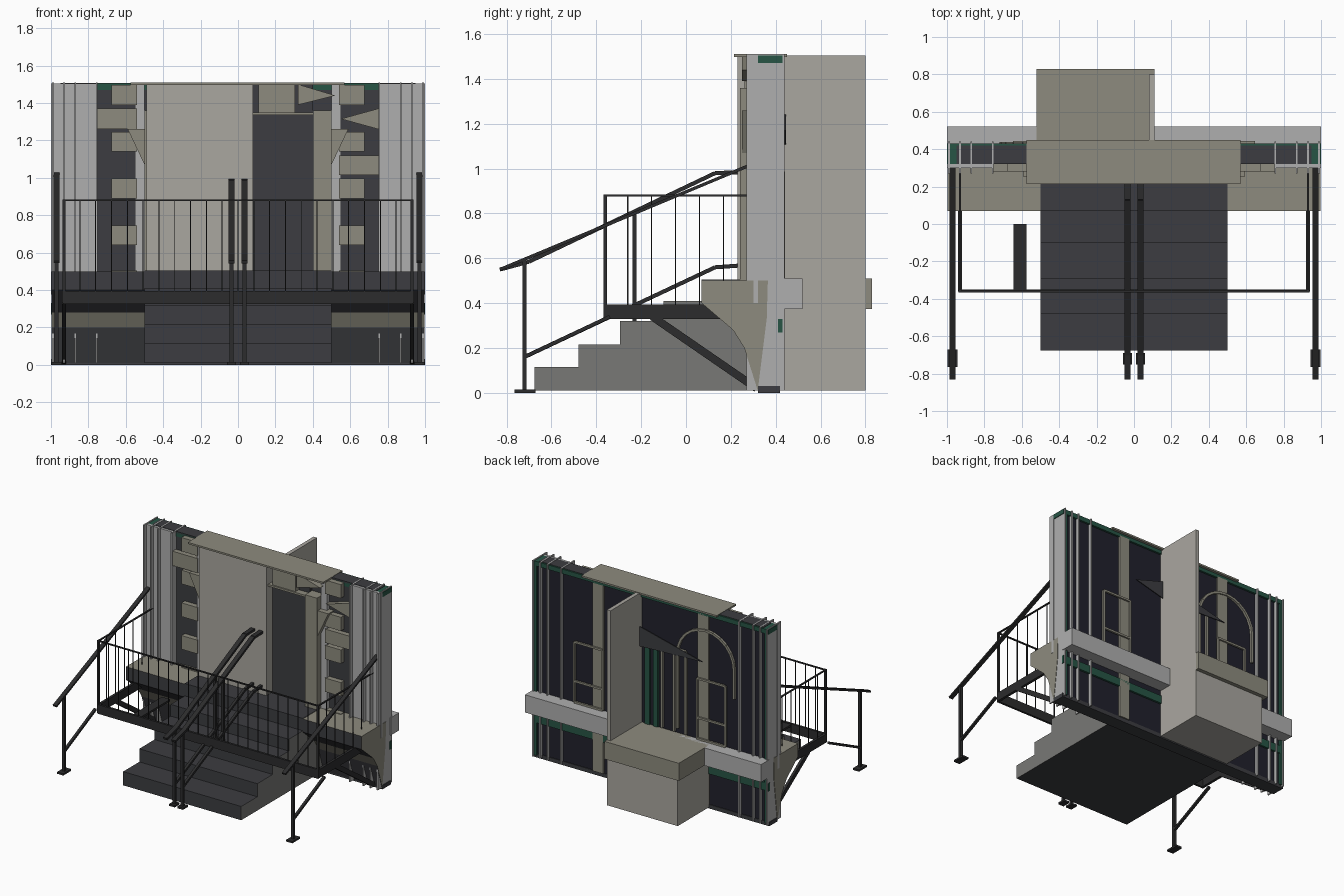
import bpy, bmesh, math
from mathutils import Vector

if "Cube" in bpy.data.objects:
    bpy.data.objects.remove(bpy.data.objects["Cube"])

def mat(name, r, g, b):
    m = bpy.data.materials.new(name)
    m.diffuse_color = (r, g, b, 1)
    m.use_nodes = True
    m.node_tree.nodes["Principled BSDF"].inputs["Base Color"].default_value = m.diffuse_color
    return m

TAN = mat("stone", .27, .26, .21)
CREAM = mat("plaster", .40, .385, .35)
LIGHT = mat("pale_panel", .43, .43, .43)
DARK = mat("slate", .045, .046, .052)
BLACK = mat("iron", .025, .025, .026)
GREEN = mat("green_trim", .02, .09, .06)
NAVY = mat("navy_back", .015, .015, .025)
GREY = mat("stair_side", .19, .19, .18)

def make(name, bm, mats):
    bmesh.ops.recalc_face_normals(bm, faces=bm.faces)
    me = bpy.data.meshes.new(name)
    bm.to_mesh(me)
    bm.free()
    for m in mats:
        me.materials.append(m)
    ob = bpy.data.objects.new(name, me)
    bpy.context.collection.objects.link(ob)
    return ob

def box(name, x, y, z, m):
    bm = bmesh.new()
    bmesh.ops.create_cube(bm, size=1)
    for v in bm.verts:
        v.co = [a + (b - a) * (c + .5) for (a, b), c in zip((x, y, z), v.co)]
    return make(name, bm, [m])

def box2(name, x, y, z, m):
    """Box and its mirror across x = 0"""
    box(name + "_right", x, y, z, m)
    box(name + "_left", (-x[1], -x[0]), y, z, m)

def prism(name, pts, a, b, mats, axis="x", side=None, cap=0):
    """Profile (y,z) pushed along x, or (x,z) pushed along y"""
    bm = bmesh.new()
    put = (lambda p, t: (t, p[0], p[1])) if axis == "x" else (lambda p, t: (p[0], t, p[1]))
    A = [bm.verts.new(put(p, a)) for p in pts]
    B = [bm.verts.new(put(p, b)) for p in pts]
    n = len(pts)
    for ring in (A, B):
        bm.faces.new(ring).material_index = cap
    for i in range(n):
        f = bm.faces.new((A[i], A[(i + 1) % n], B[(i + 1) % n], B[i]))
        f.material_index = side[i] if side else 0
    return make(name, bm, mats)

def bars(name, paths, w, h, m):
    """Square bars following each path; w across, h deep"""
    bm = bmesh.new()
    for path in paths:
        for p, q in zip(path, path[1:]):
            p, q = Vector(p), Vector(q)
            d = (q - p).normalized()
            s = d.cross(Vector((0, 0, 1)))
            s = Vector((1, 0, 0)) if s.length < .01 else s.normalized()
            u = s.cross(d)
            rings = [[bm.verts.new(c + s * i * w / 2 + u * j * h / 2)
                      for i, j in ((-1, -1), (1, -1), (1, 1), (-1, 1))] for c in (p, q)]
            for r in rings:
                bm.faces.new(r)
            for i in range(4):
                k = (i + 1) % 4
                bm.faces.new((rings[0][i], rings[0][k], rings[1][k], rings[1][i]))
    return make(name, bm, [m])

# Main wall: dark front, navy back, green edging
box("wall_front", (-.98, .98), (.325, .37), (.02, 1.48), DARK)
box("wall_back", (-.98, .98), (.37, .415), (.02, 1.48), NAVY)
box("top_green_trim", (-1, 1), (.32, .43), (1.47, 1.505), GREEN)
box("top_dark_cap", (-.95, .95), (.32, .42), (1.49, 1.508), DARK)
box("back_green_band", (-1, 1), (.41, .43), (.27, .33), GREEN)
box("bottom_rail", (-1, 1), (.32, .42), (0, .03), DARK)
box2("end_green_strip", (.965, .985), (.40, .43), (.02, 1.49), GREEN)
for i, x in enumerate((.03, -.04)):
    box(f"back_green_strip_{i}", (x - .02, x + .02), (.41, .43), (.3, 1.2), GREEN)

# Pale outer panels with upright fins passing through the wall
box2("outer_panel", (.75, 1), (.30, .32), (.40, 1.505), LIGHT)
for i, x in enumerate((.99, .93, .87, .755)):
    box2(f"wall_fin_{i}", (x - .005, x + .005), (.27, .44), (.01, 1.51), LIGHT)
box2("inner_pale_strip", (.50, .55), (.29, .32), (.4, 1.5), LIGHT)

# Quoin blocks
for i, z in enumerate((.40, .64, .89, 1.14, 1.39)):
    box2(f"quoin_{i}", (.54, .675), (.28, .32), (z, z + .105), TAN)
box("long_quoin_left", (-.75, -.54), (.28, .32), (1.26, 1.37), TAN)
box("long_quoin_right", (.54, .75), (.28, .32), (1.015, 1.12), TAN)
prism("wedge_quoin", [(.55, 1.315), (.75, 1.26), (.75, 1.37)], .28, .32, [TAN], "y")

# Central bay, door, columns and canopy
box("central_bay", (-.49, .08), (.23, .32), (.50, 1.5), CREAM)
box("door", (.08, .40), (.30, .325), (.50, 1.5), DARK)
box("door_lintel", (.08, .40), (.25, .32), (1.335, 1.35), TAN)
box("door_plaque", (.11, .305), (.26, .32), (1.345, 1.5), TAN)
prism("door_wedge", [(.32, 1.39), (.52, 1.44), (.32, 1.5)], .25, .30, [TAN], "y")
box2("column", (.40, .50), (.24, .33), (.50, 1.36), TAN)
box2("column_back", (.40, .49), (.41, .43), (.03, 1.48), TAN)
for s in (-1, 1):
    prism("column_bracket", [(s * .5, 1.07), (s * .59, 1.26), (s * .5, 1.26)], .25, .32, [TAN], "y")
box("canopy", (-.575, .57), (.215, .45), (1.497, 1.51), TAN)

# Rear wing wall, bench, box and ledge
box("rear_fin", (.08, .11), (.42, .80), (.01, 1.505), CREAM)
box("rear_slab", (-.52, .11), (.42, .83), (.375, .51), TAN)
box("rear_base", (-.49, .08), (.42, .80), (.01, .375), CREAM)
box("rear_ledge", (-1, 1), (.42, .52), (.375, .51), LIGHT)
prism("rear_shard", [(.35, 1.17), (.08, 1.25), (-.45, 1.12), (.08, 1.1)], .44, .446, [DARK], "y")

# Window frames and arches on the back
for s in (-1, 1):
    x0, x1 = s * .40, s * .64
    y = .435
    bars("window_frame", [[(x0, y, .52), (x0, y, .98), (x1, y, .98), (x1, y, .52), (x0, y, .52)],
                          [(x0, y, .68), (x1, y, .68)]], .015, .015, TAN)
    arc = [(s * .47 + .24 * math.cos(a), .43, 1.12 + .24 * math.sin(a))
           for a in [math.pi * i / 12 for i in range(13)]]
    if s < 0:
        bars("window_arch", [[(arc[0][0], .43, .55)] + arc + [(arc[-1][0], .43, .9)]], .018, .018, TAN)
bars("back_door_frame", [[(-.1, .43, .52), (-.1, .43, 1.15), (-.3, .43, 1.15), (-.3, .43, .52)],
                         [(-.2, .43, .52), (-.2, .43, 1.15)]], .018, .018, TAN)

# Staircase
prism("stairs", [(-.675, .01), (-.675, .115), (-.48, .115), (-.48, .215), (-.295, .215), (-.295, .32),
                 (-.10, .32), (-.10, .41), (.07, .41), (.07, .505), (.32, .505), (.32, .01)],
      -.5, .5, [DARK, GREY], cap=1)

# Plinth moulding on both sides of the stairs
plinth = [(.07, .50), (.365, .50), (.36, .33), (.32, .01), (.26, .20), (.21, .28), (.07, .40)]
for s in (-1, 1):
    prism("plinth_moulding", plinth, s * .5, s * .998, [TAN, DARK], side=[0, 0, 0, 1, 0, 1, 1])

# Balcony frame, braces and plank
box("balcony_front_beam", (-.935, .935), (-.367, -.35), (.325, .395), BLACK)
box2("balcony_side_beam", (.92, .94), (-.36, .32), (.33, .395), BLACK)
box("balcony_plank", (-.645, -.575), (-.36, 0), (.375, .39), BLACK)
for s in (-1, 1):
    bars("balcony_brace", [[(s * .93, -.15, .34), (s * .93, .315, .02)]], .02, .035, BLACK)

# Balcony guard rail with thin balusters
R = .93
bars("guard_rail", [[(-R, .32, .88), (-R, -.36, .88), (R, -.36, .88), (R, .32, .88)]], .012, .008, BLACK)
bars("guard_posts", [[(s * R, -.36, .33), (s * R, -.36, .885)] for s in (-1, 1)], .014, .014, BLACK)
bal = [(-R + 2 * R * i / 22, -.36) for i in range(1, 22)]
bal += [(s * R, -.26 + .107 * i) for s in (-1, 1) for i in range(5)]
bars("balusters", [[(x, y, .39), (x, y, .88)] for x, y in bal], .005, .005, BLACK)

# Stair handrails: outer pair reaches the wall, inner pair stands on the steps
for s in (-1, 1):
    x = s * .97
    bars("outer_handrail", [[(x, -.83, .55), (x, .32, 1.03)]], .032, .014, BLACK)
    bars("outer_post", [[(x, -.72, 0), (x, -.72, .59)]], .022, .018, BLACK)
    bars("outer_lower_rail", [[(x, -.72, .16), (x, -.34, .34)]], .02, .016, BLACK)
    box("outer_foot", (x - .026, x + .026), (-.765, -.67), (0, .014), BLACK)
    x = s * .035
    bars("inner_handrail", [[(x, -.83, .55), (x, -.70, .585), (x, .13, .98), (x, .27, .985)]], .034, .018, BLACK)
    bars("inner_lower_rail", [[(x, -.72, .16), (x, .13, .56), (x, .27, .57)]], .02, .018, BLACK)
    bars("inner_posts", [[(x, -.72, 0), (x, -.72, .58)], [(x, -.23, .25), (x, -.23, .80)],
                         [(x, .265, .5), (x, .265, .985)]], .022, .018, BLACK)
    box("inner_foot", (x - .024, x + .024), (-.75, -.69), (0, .014), BLACK)
